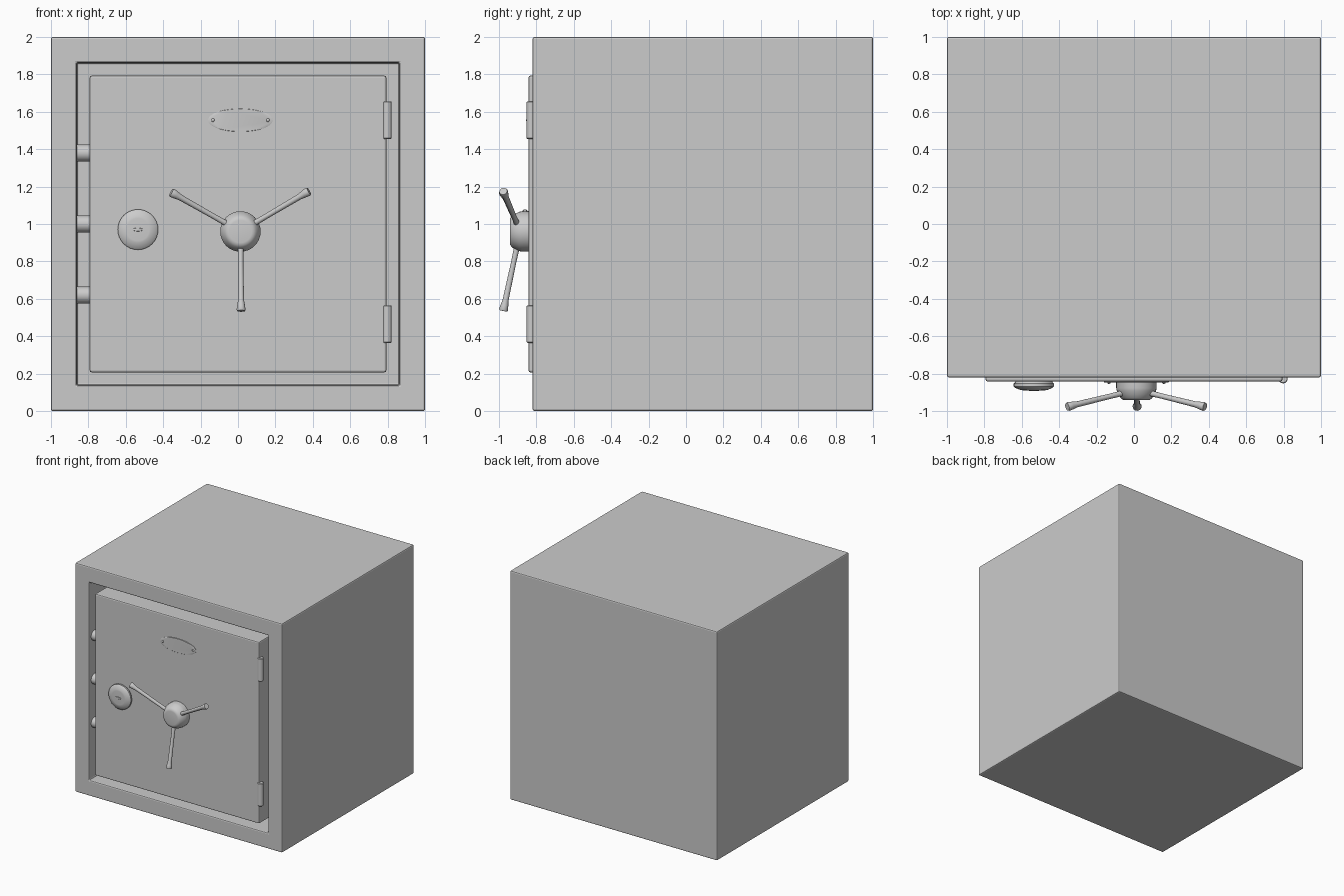
import bpy, bmesh, math
from mathutils import Vector, Matrix

if "Cube" in bpy.data.objects:
    bpy.data.objects.remove(bpy.data.objects["Cube"])


def finish(name, bm, smooth=True):
    bmesh.ops.recalc_face_normals(bm, faces=bm.faces)
    mesh = bpy.data.meshes.new(name)
    bm.to_mesh(mesh)
    bm.free()
    ob = bpy.data.objects.new(name, mesh)
    bpy.context.collection.objects.link(ob)
    if smooth:
        bpy.ops.object.select_all(action='DESELECT')
        ob.select_set(True)
        bpy.context.view_layer.objects.active = ob
        bpy.ops.object.shade_smooth_by_angle(angle=math.radians(35))
    return ob


def box(lo, hi):
    bm = bmesh.new()
    lo, hi = Vector(lo), Vector(hi)
    bmesh.ops.create_cube(bm, size=1, matrix=Matrix.Translation((lo + hi) / 2)
                          @ Matrix.Diagonal((*(hi - lo), 1)))
    return bm


def add_bevel(ob, width, segments=2):
    m = ob.modifiers.new("edge_bevel", 'BEVEL')
    m.width, m.segments = width, segments
    m.limit_method = 'ANGLE'


def lathe(name, profile, origin, axis=(0, -1, 0), segs=32, squash=1.0):
    """Closed turned solid: profile is (radius, height along axis)."""
    bm = bmesh.new()
    rings = []
    for r, h in profile:
        rings.append([bm.verts.new((r * math.cos(2 * math.pi * i / segs),
                                    r * squash * math.sin(2 * math.pi * i / segs), h))
                      for i in range(segs)])
    for a, b in zip(rings, rings[1:]):
        for i in range(segs):
            j = (i + 1) % segs
            bm.faces.new((a[i], a[j], b[j], b[i]))
    bm.faces.new(rings[0])
    bm.faces.new(rings[-1])
    rot = Vector((0, 0, 1)).rotation_difference(Vector(axis)).to_matrix().to_4x4()
    bm.transform(Matrix.Translation(origin) @ rot)
    return finish(name, bm)


FRONT, DOOR = -0.82, -0.842   # y of body front and door front

# Body: box with a square opening pushed in from the front
bm = box((-1, FRONT, 0), (1, 1, 2))
bm.faces.ensure_lookup_table()
face = min(bm.faces, key=lambda f: f.calc_center_median().y)
bmesh.ops.inset_region(bm, faces=[face], thickness=0.195)
ext = bmesh.ops.extrude_face_region(bm, geom=[face])
bmesh.ops.translate(bm, vec=(0, 1.62, 0),
                    verts=[v for v in ext["geom"] if isinstance(v, bmesh.types.BMVert)])
if face.is_valid:
    bmesh.ops.delete(bm, geom=[face], context='FACES_ONLY')
body = finish("safe_body", bm, False)
add_bevel(body, 0.01)

# Door slab sitting in the opening with a thin gap
door = finish("door", box((-0.793, DOOR, 0.207), (0.793, -0.68, 1.793)), False)
add_bevel(door, 0.01)

# Hinge barrels on the right, lock bolts on the left
for z in (0.365, 1.455):
    lathe("hinge", [(0.021, 0), (0.025, 0.004), (0.025, 0.196), (0.021, 0.2)],
          (0.797, -0.827, z), (0, 0, 1), 24)
for z in (0.62, 1.0, 1.38):
    lathe("lock_bolt", [(0.045, 0), (0.045, 0.12)], (-0.75, -0.75, z), (-1, 0, 0), 24)

# Key dial with oval keyhole cover
lathe("key_dial", [(0.095, -0.01), (0.1, 0.004), (0.108, 0.012), (0.108, 0.026),
                   (0.1, 0.034), (0.07, 0.046), (0.06, 0.047)], (-0.535, DOOR, 0.97))
lathe("keyhole_cover", [(0.028, -0.005), (0.028, 0.002), (0.024, 0.004)],
      (-0.535, DOOR - 0.047, 0.97), squash=0.33)

# Wheel hub
HUB = Vector((0.013, DOOR, 0.96))
lathe("handle_hub", [(0.108, -0.01), (0.108, 0.035), (0.105, 0.05), (0.096, 0.068),
                     (0.085, 0.088), (0.072, 0.098), (0.06, 0.1)], HUB)

# Three tilted spokes with flared grips
for k in range(3):
    a = math.radians(30.5 + 120 * k)
    radial = Vector((math.cos(a), 0, math.sin(a)))
    start = HUB + radial * 0.05 + Vector((0, -0.055, 0))
    end = HUB + radial * 0.425 + Vector((0, -0.135, 0))
    n = (end - start).length
    lathe("handle_spoke", [(0.016, 0), (0.014, n * 0.3), (0.016, n - 0.06), (0.021, n - 0.03),
                           (0.024, n - 0.008), (0.021, n)], start, end - start, 20)

# Oval name plate and its two rivets
lathe("oval_plate", [(0.173, -0.005), (0.173, 0.004), (0.17, 0.005)],
      (0.013, DOOR, 1.555), segs=48, squash=0.355)
for s in (-1, 1):
    lathe("plate_rivet", [(0.009, 0), (0.009, 0.003), (0.006, 0.007), (0.002, 0.009)],
          (0.013 + s * 0.147, DOOR - 0.004, 1.555), segs=12)
